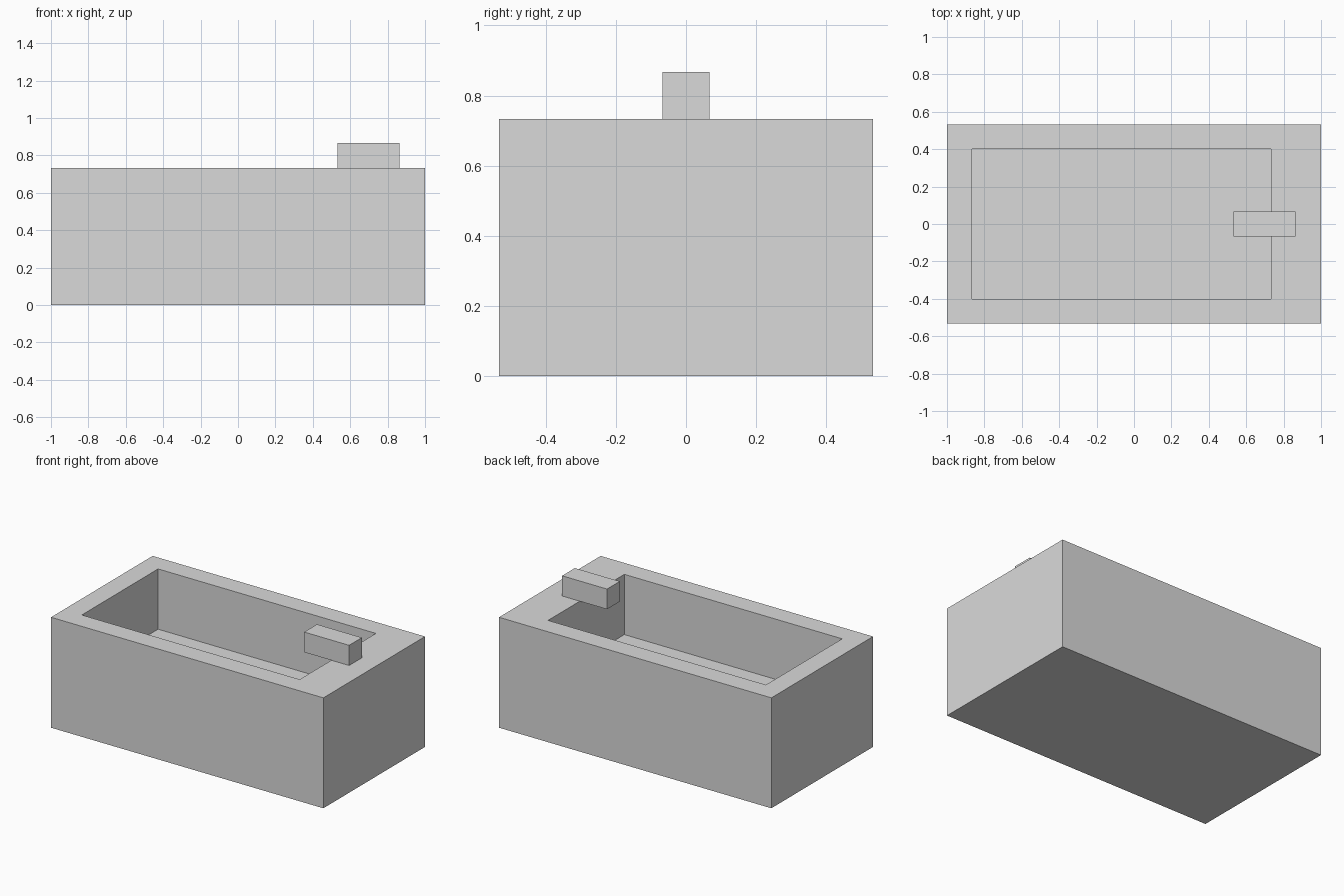
import bpy
import bmesh

if "Cube" in bpy.data.objects:
    bpy.data.objects.remove(bpy.data.objects["Cube"])

# Single flat grey
grey = bpy.data.materials.new("light_grey")
grey.diffuse_color = (0.7, 0.7, 0.7, 1.0)
grey.use_nodes = True
grey.node_tree.nodes["Principled BSDF"].inputs["Base Color"].default_value = grey.diffuse_color


def finish(bm, name):
    bmesh.ops.recalc_face_normals(bm, faces=bm.faces)
    mesh = bpy.data.meshes.new(name)
    bm.to_mesh(mesh)
    bm.free()
    mesh.materials.append(grey)
    obj = bpy.data.objects.new(name, mesh)
    bpy.context.collection.objects.link(obj)
    return obj


def stacked_rectangles(name, rings):
    """Skin a stack of (x0, x1, y_half, z) rectangles, capping both ends."""
    bm = bmesh.new()
    loops = []
    for x0, x1, y, z in rings:
        corners = ((x0, -y), (x1, -y), (x1, y), (x0, y))
        loops.append([bm.verts.new((cx, cy, z)) for cx, cy in corners])
    for a, b in zip(loops, loops[1:]):
        for i in range(4):
            j = (i + 1) % 4
            bm.faces.new((a[i], a[j], b[j], b[i]))
    bm.faces.new(loops[0])
    bm.faces.new(loops[-1])
    return finish(bm, name)


RIM = 0.733
FLOOR = 0.333

# Tub: outer shell, rim (wider at the tap end), basin walls and floor
stacked_rectangles("tub", [
    (-1.0, 1.0, 0.533, 0.0),
    (-1.0, 1.0, 0.533, RIM),
    (-0.867, 0.733, 0.4, RIM),
    (-0.867, 0.733, 0.4, FLOOR),
])

# Tap: block on the wide rim that overhangs the basin
stacked_rectangles("tap", [
    (0.533, 0.863, 0.067, RIM),
    (0.533, 0.863, 0.067, 0.867),
])
